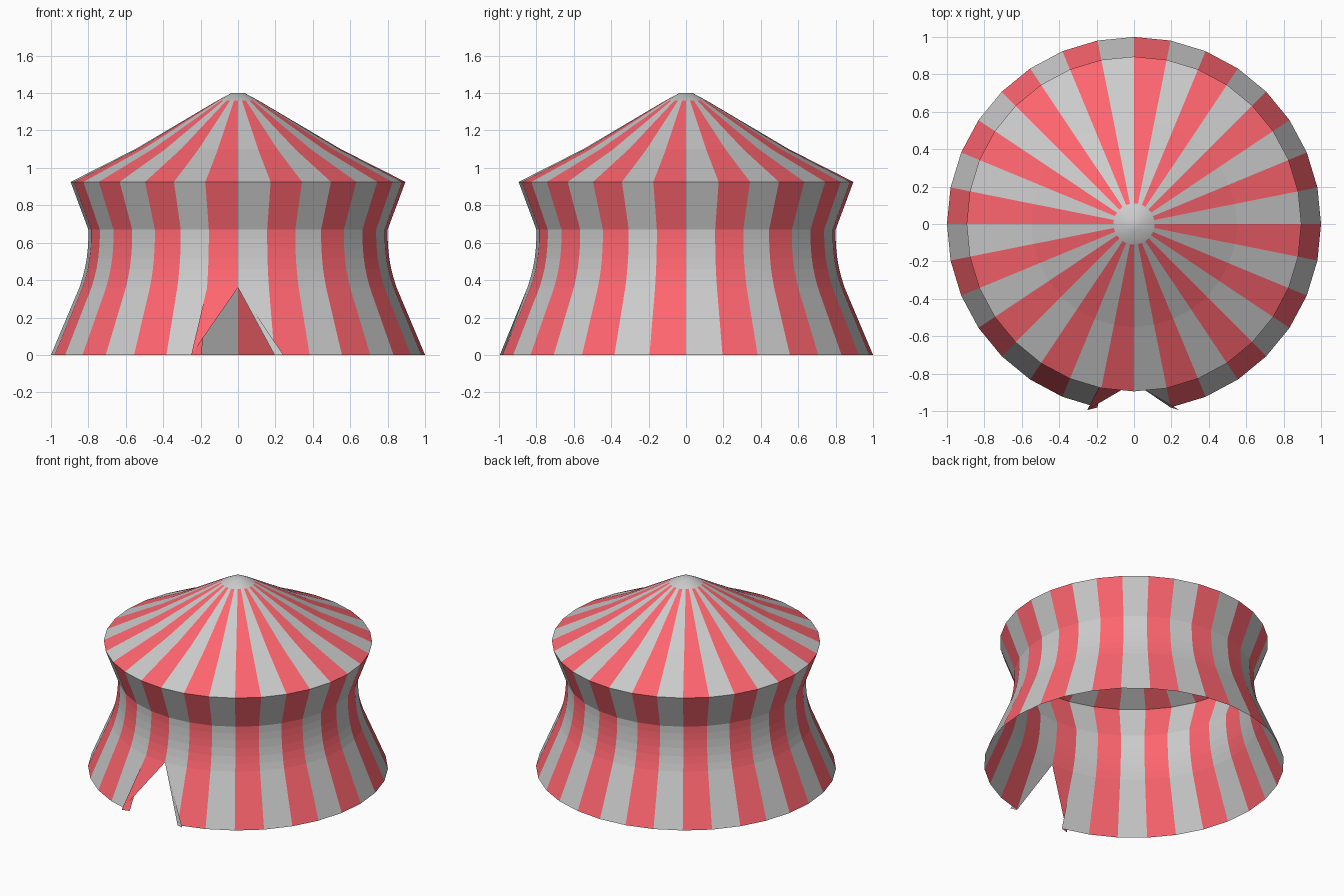
import bpy, bmesh
from math import sin, cos, tau

if "Cube" in bpy.data.objects:
    bpy.data.objects.remove(bpy.data.objects["Cube"])

SIDES = 32
FRONT = 24  # column line at x = 0 on the -y side

red = bpy.data.materials.new("red_stripe")
red.diffuse_color = (1.0, 0.13, 0.16, 1)
red.use_nodes = True
red.node_tree.nodes["Principled BSDF"].inputs["Base Color"].default_value = red.diffuse_color


def finish(bm, name, striped=True):
    me = bpy.data.meshes.new(name)
    bm.to_mesh(me)
    bm.free()
    if striped:
        me.materials.append(None)
        me.materials.append(red)
    ob = bpy.data.objects.new(name, me)
    bpy.context.collection.objects.link(ob)
    return ob


def lathe(profile, striped=True, skip=()):
    """Revolve (radius, height) points; odd columns are red."""
    bm = bmesh.new()
    rings = [[bm.verts.new((r * cos(tau * i / SIDES), r * sin(tau * i / SIDES), z))
              for i in range(SIDES)] for r, z in profile]
    for j in range(len(rings) - 1):
        for i in range(SIDES):
            if (j, i) in skip:
                continue
            k = (i + 1) % SIDES
            f = bm.faces.new((rings[j][i], rings[j][k], rings[j + 1][k], rings[j + 1][i]))
            f.material_index = i % 2 if striped else 0
    return bm, rings


# Curved wall, left open at the front for the doorway
wall_profile = [(1.0, 0), (0.848, 0.36), (0.832, 0.41), (0.819, 0.46), (0.809, 0.515),
                (0.803, 0.57), (0.80, 0.62), (0.80, 0.67), (0.895, 0.925)]
bm, rings = lathe(wall_profile, skip={(0, FRONT - 1), (0, FRONT)})

# Door flaps folded outward from the doorway apex
low, up = rings[0], rings[1]
apex = up[FRONT]
low[FRONT].co = (-0.25, -0.995, 0)
tip_l = low[FRONT]
tip_r = bm.verts.new((0.243, -0.995, 0))
left, right = FRONT - 1, FRONT + 1
for tri, mat in (((low[left], tip_l, up[left]), 1), ((tip_l, apex, up[left]), 1),
                 ((low[right], up[right], apex), 0), ((tip_r, low[right], apex), 0)):
    bm.faces.new(tri).material_index = mat
finish(bm, "tent_wall")

# Striped roof
bm, _ = lathe([(0.895, 0.925), (0.55, 1.1), (0.11, 1.36)])
finish(bm, "tent_roof")

# Plain smooth cap on the peak
bm, rings = lathe([(0.11, 1.36), (0.035, 1.40)], striped=False)
bm.faces.new(rings[-1])
for f in bm.faces:
    f.smooth = True
finish(bm, "roof_cap", striped=False)
